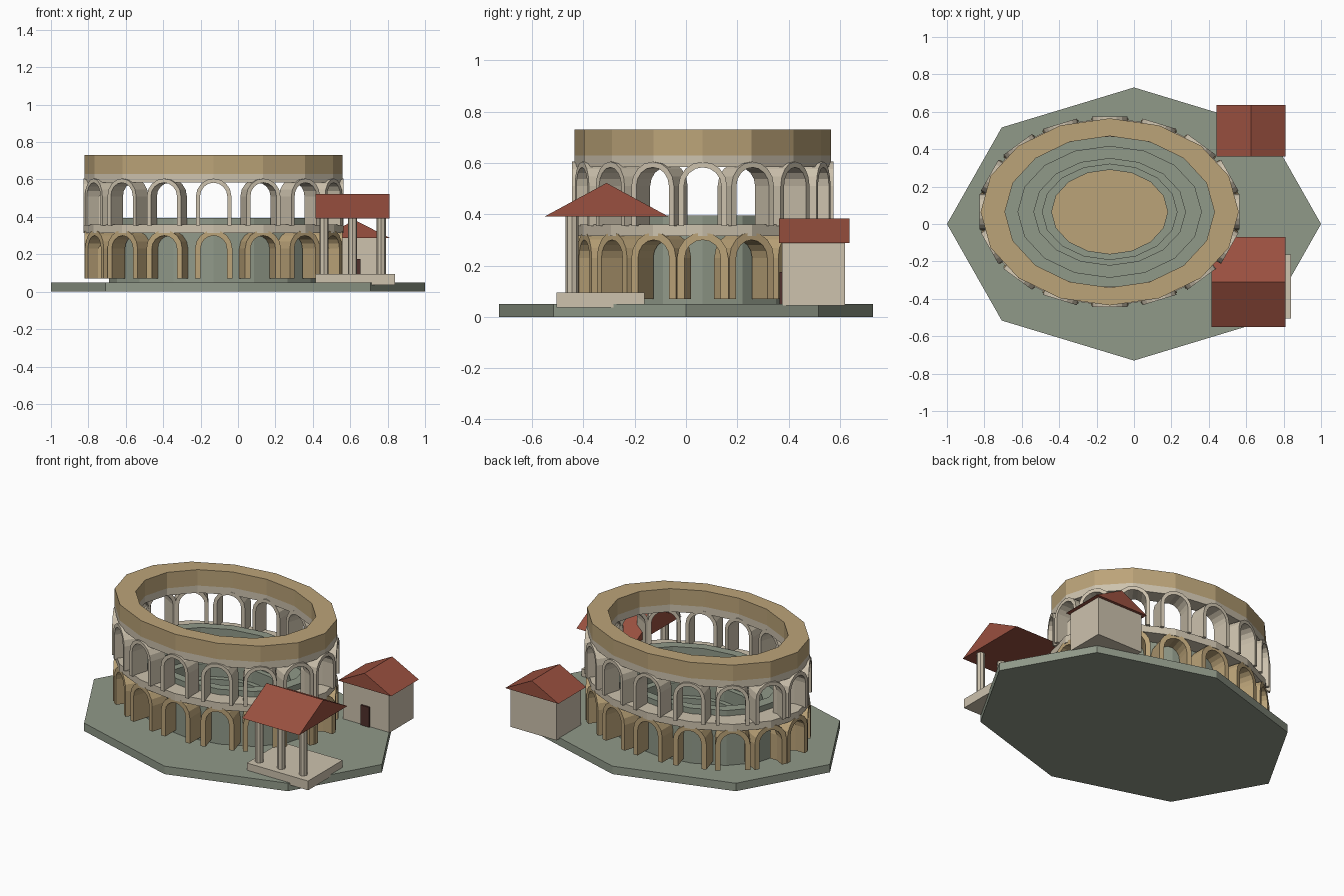
import bpy, bmesh, math
from mathutils import Matrix, Vector

if "Cube" in bpy.data.objects:
    bpy.data.objects.remove(bpy.data.objects["Cube"])

CX, CY, N = -0.13, 0.065, 16


def material(name, r, g, b):
    m = bpy.data.materials.new(name)
    m.diffuse_color = (r, g, b, 1)
    m.use_nodes = True
    m.node_tree.nodes["Principled BSDF"].inputs["Base Color"].default_value = m.diffuse_color
    return m


TAN = material("sandstone", 0.50, 0.37, 0.19)
STONE = material("pale_stone", 0.61, 0.54, 0.42)
GREEN = material("grey_green", 0.28, 0.32, 0.25)
RED = material("roof_tile", 0.32, 0.08, 0.05)
DOOR = material("door_wood", 0.08, 0.03, 0.025)


def finish(bm, name, mat):
    bmesh.ops.recalc_face_normals(bm, faces=bm.faces)
    me = bpy.data.meshes.new(name)
    bm.to_mesh(me)
    bm.free()
    me.materials.append(mat)
    ob = bpy.data.objects.new(name, me)
    bpy.context.collection.objects.link(ob)
    return ob


def prism(bm, pts, vec):
    """Extrude a flat outline along a vector."""
    face = bm.faces.new([bm.verts.new(p) for p in pts])
    ext = bmesh.ops.extrude_face_region(bm, geom=[face], use_keep_orig=True)
    verts = [g for g in ext["geom"] if isinstance(g, bmesh.types.BMVert)]
    bmesh.ops.translate(bm, verts=verts, vec=vec)


def solid(name, pts, vec, mat):
    bm = bmesh.new()
    prism(bm, pts, vec)
    return finish(bm, name, mat)


def box(name, x0, x1, y0, y1, z0, z1, mat):
    pts = [(x0, y0, z0), (x1, y0, z0), (x1, y1, z0), (x0, y1, z0)]
    return solid(name, pts, (0, 0, z1 - z0), mat)


def oval(a, b, z, n=N, cx=CX, cy=CY):
    return [(cx + a * math.cos(2 * math.pi * i / n),
             cy + b * math.sin(2 * math.pi * i / n), z) for i in range(n)]


def oval_lathe(name, profile, mat):
    """Sweep a closed (a, b, z) profile round the oval."""
    bm = bmesh.new()
    rings = [[bm.verts.new(p) for p in oval(*q)] for q in profile]
    for k, r in enumerate(rings):
        s = rings[(k + 1) % len(rings)]
        for i in range(N):
            j = (i + 1) % N
            bm.faces.new((r[i], r[j], s[j], s[i]))
    return finish(bm, name, mat)


def ring(name, outer, inner, z0, z1, mat):
    return oval_lathe(name, [(*outer, z0), (*outer, z1), (*inner, z1), (*inner, z0)], mat)


def arcade(name, z0, z1, half, hole, depth, a, b, mat):
    """Sixteen separate arches facing outwards round the oval."""
    bm = bmesh.new()
    spring, seg = z1 - half, 8

    def curve(r):
        arc = [(r * math.cos(math.pi * i / seg), spring + r * math.sin(math.pi * i / seg))
               for i in range(seg + 1)]
        return [(r, z0)] + arc + [(-r, z0)]

    outline = curve(half) + curve(hole)[::-1]
    for k in range(N):
        t = 2 * math.pi * k / N
        nrm = Vector((b * math.cos(t), a * math.sin(t), 0)).normalized()
        tan = Vector((-nrm.y, nrm.x, 0))
        c = Vector((CX + a * math.cos(t), CY + b * math.sin(t), 0))
        prism(bm, [c + tan * u + Vector((0, 0, z)) for u, z in outline], -nrm * depth)
    return finish(bm, name, mat)


# Ground plinth
solid("ground_plinth", oval(1, 0.73, 0, 8, 0, 0), (0, 0, 0.05), GREEN)

# Seating tiers and arena floor
oval_lathe("seating_tiers", [
    (0.56, 0.405, 0.04), (0.56, 0.405, 0.395), (0.49, 0.35, 0.395), (0.49, 0.35, 0.31),
    (0.405, 0.285, 0.31), (0.405, 0.285, 0.22), (0.36, 0.255, 0.22), (0.36, 0.255, 0.14),
    (0.31, 0.225, 0.14), (0.31, 0.225, 0.04)], GREEN)
solid("arena_floor", oval(0.312, 0.227, 0.045), (0, 0, 0.035), TAN)

# Two storeys of arches, gallery floor, cornice and top wall
arcade("lower_arcade", 0.07, 0.33, 0.1, 0.07, 0.12, 0.69, 0.5, TAN)
ring("gallery_floor", (0.695, 0.505), (0.555, 0.40), 0.315, 0.36, STONE)
arcade("upper_arcade", 0.355, 0.605, 0.095, 0.073, 0.11, 0.695, 0.51, STONE)
ring("cornice", (0.69, 0.5), (0.56, 0.405), 0.585, 0.63, STONE)
ring("top_wall", (0.69, 0.5), (0.56, 0.405), 0.63, 0.73, TAN)

# Small house behind on the right
box("house_walls", 0.465, 0.785, 0.375, 0.62, 0.045, 0.29, STONE)
box("house_door", 0.595, 0.655, 0.365, 0.38, 0.05, 0.175, DOOR)
solid("house_roof", [(0.44, 0.362, 0.288), (0.81, 0.362, 0.288), (0.625, 0.362, 0.383)],
      (0, 0.275, 0), RED)

# Open portico in front on the right
box("portico_base", 0.415, 0.84, -0.505, -0.162, 0.037, 0.095, STONE)
for i, x in enumerate((0.46, 0.612, 0.765)):
    solid(f"portico_column_{i + 1}", oval(0.025, 0.025, 0.09, 8, x, -0.445), (0, 0, 0.305), STONE)
solid("portico_roof", [(0.415, -0.55, 0.392), (0.415, -0.07, 0.392), (0.415, -0.31, 0.522)],
      (0.395, 0, 0), RED)
